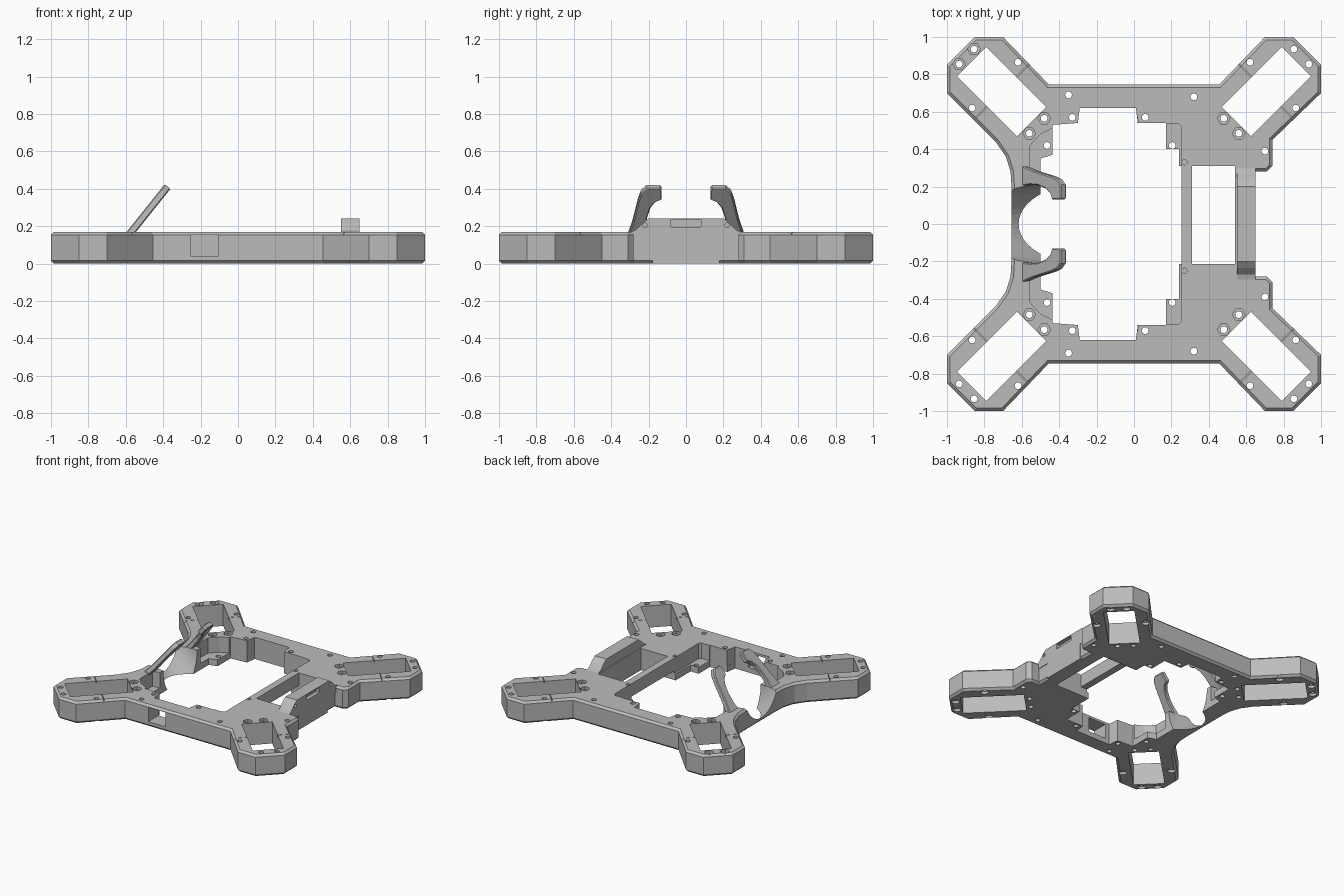
import bpy, bmesh, math
from mathutils import Matrix, Vector

cube = bpy.data.objects.get("Cube")
if cube:
    bpy.data.objects.remove(cube, do_unlink=True)

grey = bpy.data.materials.new("matte grey")
grey.use_nodes = True
colour = (0.5, 0.5, 0.5, 1)
grey.diffuse_color = colour
grey.node_tree.nodes["Principled BSDF"].inputs["Base Color"].default_value = colour


def flat(u, v, w):
    return (u, v, w)


def across(u, v, w):
    return (w, u, v)


def tilted(u, v, w):
    # horn plane leaning inward, w is the thickness
    return (-0.60 + (v - 0.165) * 0.8 + w * 0.78, u, v - w * 0.62)


def prism(bm, pts, lo, hi, place=flat, chamfer=0):
    low = [bm.verts.new(place(u, v, lo)) for u, v in pts]
    top = [bm.verts.new(place(u, v, hi)) for u, v in pts]
    n = len(pts)
    faces = [bm.faces.new(low), bm.faces.new(top)]
    rim = [e for f in faces for e in f.edges]
    for i in range(n):
        j = (i + 1) % n
        faces.append(bm.faces.new((low[i], low[j], top[j], top[i])))
    bmesh.ops.recalc_face_normals(bm, faces=faces)
    if chamfer:
        bmesh.ops.bevel(bm, geom=rim, offset=chamfer, segments=1, affect='EDGES')


def box(bm, x0, x1, y0, y1, z0, z1):
    prism(bm, [(x0, y0), (x1, y0), (x1, y1), (x0, y1)], z0, z1)


def rod(bm, x, y, z0, z1, r, sides=16):
    prism(bm, [(x + r * math.cos(2 * math.pi * i / sides),
                y + r * math.sin(2 * math.pi * i / sides)) for i in range(sides)], z0, z1)


def finish(name, bm):
    mesh = bpy.data.meshes.new(name)
    bm.to_mesh(mesh)
    bm.free()
    mesh.materials.append(grey)
    ob = bpy.data.objects.new(name, mesh)
    bpy.context.scene.collection.objects.link(ob)
    return ob


def cut(ob, bm):
    tool = finish("cutter", bm)
    tool.hide_render = True
    mod = ob.modifiers.new("cut", 'BOOLEAN')
    mod.operation, mod.solver, mod.object = 'DIFFERENCE', 'EXACT', tool
    mod.use_self = True
    deps = bpy.context.evaluated_depsgraph_get()
    mesh = bpy.data.meshes.new_from_object(ob.evaluated_get(deps))
    ob.modifiers.clear()
    ob.data = mesh
    bpy.data.objects.remove(tool, do_unlink=True)


def both(half):
    return half + [(x, -y) for x, y in reversed(half)]


def diagonal(u, v, sx, sy):
    # arm coordinates: u outward along the arm, v across it
    s = math.sqrt(0.5)
    return (sx * (u + v) * s, sy * (u - v) * s)


quarters = [(sx, sy) for sx in (1, -1) for sy in (1, -1)]

# X-shaped body with chamfered rims
outline = both([(.645, .28), (.71, .28), (.74, .31), (.74, .45), (1, .7), (1, .85), (.85, 1),
                (.7, 1), (.455, .745), (-.455, .745), (-.7, 1), (-.85, 1), (-1, .85),
                (-1, .7), (-.74, .44), (-.685, .36), (-.66, .28), (-.655, .2)])
bm = bmesh.new()
prism(bm, outline, 0, .17, chamfer=.016)
body = finish("frame_body", bm)

# central opening and the wider pocket above its ledges
bm = bmesh.new()
prism(bm, both([(.24, .4), (.17, .4), (.17, .54), (.02, .54), (.01, .62), (-.29, .62),
                (-.30, .54), (-.435, .53), (-.435, .37), (-.5, .35)]), -.1, .3)
cut(body, bm)
bm = bmesh.new()
prism(bm, both([(.255, .4), (.255, .52), (.24, .535), (.025, .535), (.01, .61), (-.29, .61),
                (-.30, .54), (-.36, .53), (-.43, .515), (-.5, .48), (-.555, .42),
                (-.56, .26), (-.49, .25)]), .05, .3)
cut(body, bm)

# arm windows, side bay, front port and space under the cross bar
bm = bmesh.new()
for sx, sy in quarters:
    prism(bm, [diagonal(u, v, sx, sy) for u, v in
               ((.775, -.11), (1.227, -.11), (1.227, .11), (.775, .11))], -.1, .3)
box(bm, .31, .54, -.215, .31, -.1, .3)
box(bm, -.255, -.105, -.9, -.5, .04, .152)
cut(body, bm)
bm = bmesh.new()
box(bm, .2, .35, -.215, .31, -.1, .07)
cut(body, bm)

# leaning round cradle between the horns
bm = bmesh.new()
axis = Vector((-.78, 0, .63)).to_track_quat('Z', 'Y').to_matrix().to_4x4()
bmesh.ops.create_cone(bm, cap_ends=True, segments=48, radius1=.21, radius2=.21, depth=.8,
                      matrix=Matrix.Translation((-.555, 0, .22)) @ axis)
cut(body, bm)

# screw holes
tip = [(.935, .855), (.855, .935)]
rail = [(.62, .865), (.865, .62)]
root = [(.48, .565), (.56, .485)]
bm = bmesh.new()
for sx, sy in quarters:
    for x, y in tip + rail + root:
        rod(bm, sx * x, sy * y, -.1, .3, .018)
for sy in (1, -1):
    for x, y in ((.32, .68), (-.35, .69), (.7, .39), (.06, .57), (-.33, .57),
                 (.205, .42), (-.465, .42)):
        rod(bm, x, sy * y, -.1, .3, .018)
for y in (.33, -.25):
    rod(bm, .27, y, .15, .3, .014)
cut(body, bm)

# hexagonal nut seats, countersinks below and arm seams
bm = bmesh.new()
for sx, sy in quarters:
    for x, y in root:
        rod(bm, sx * x, sy * y, .15, .3, .034, 6)
    for x, y in rail + tip:
        rod(bm, sx * x, sy * y, -.1, .02, .028)
    prism(bm, [diagonal(u, v, sx, sy) for u, v in
               ((.998, -.3), (1.002, -.3), (1.002, .3), (.998, .3))], .155, .3)
for x, y in tip:
    rod(bm, -x, y, .09, .3, .034, 6)
cut(body, bm)

# raised side wall with sloping shoulders
bm = bmesh.new()
wall = [(.18, .0), (.18, .12), (.28, .12), (.315, .165), (.27, .178), (.235, .215), (.2, .242)]
prism(bm, wall + [(-y, z) for y, z in reversed(wall)], .55, .65, across)
side_wall = finish("side_wall", bm)
bm = bmesh.new()
box(bm, .62, .7, -.08, .08, .195, .235)
for y in (.22, -.22):
    prism(bm, [(y + .013 * math.cos(i * math.pi / 6), .205 + .013 * math.sin(i * math.pi / 6))
               for i in range(12)], .62, .7, across)
cut(side_wall, bm)

# pair of leaning hooked horns
horn = [(.31, .10), (.31, .17), (.285, .24), (.255, .36), (.24, .40), (.21, .425), (.14, .425),
        (.13, .415), (.13, .365), (.165, .35), (.19, .32), (.207, .27), (.21, .22),
        (.205, .17), (.19, .10)]
for side, s in (("left", 1), ("right", -1)):
    bm = bmesh.new()
    prism(bm, [(s * y, z) for y, z in horn], 0, .04, tilted, chamfer=.006)
    finish("horn_" + side, bm)
